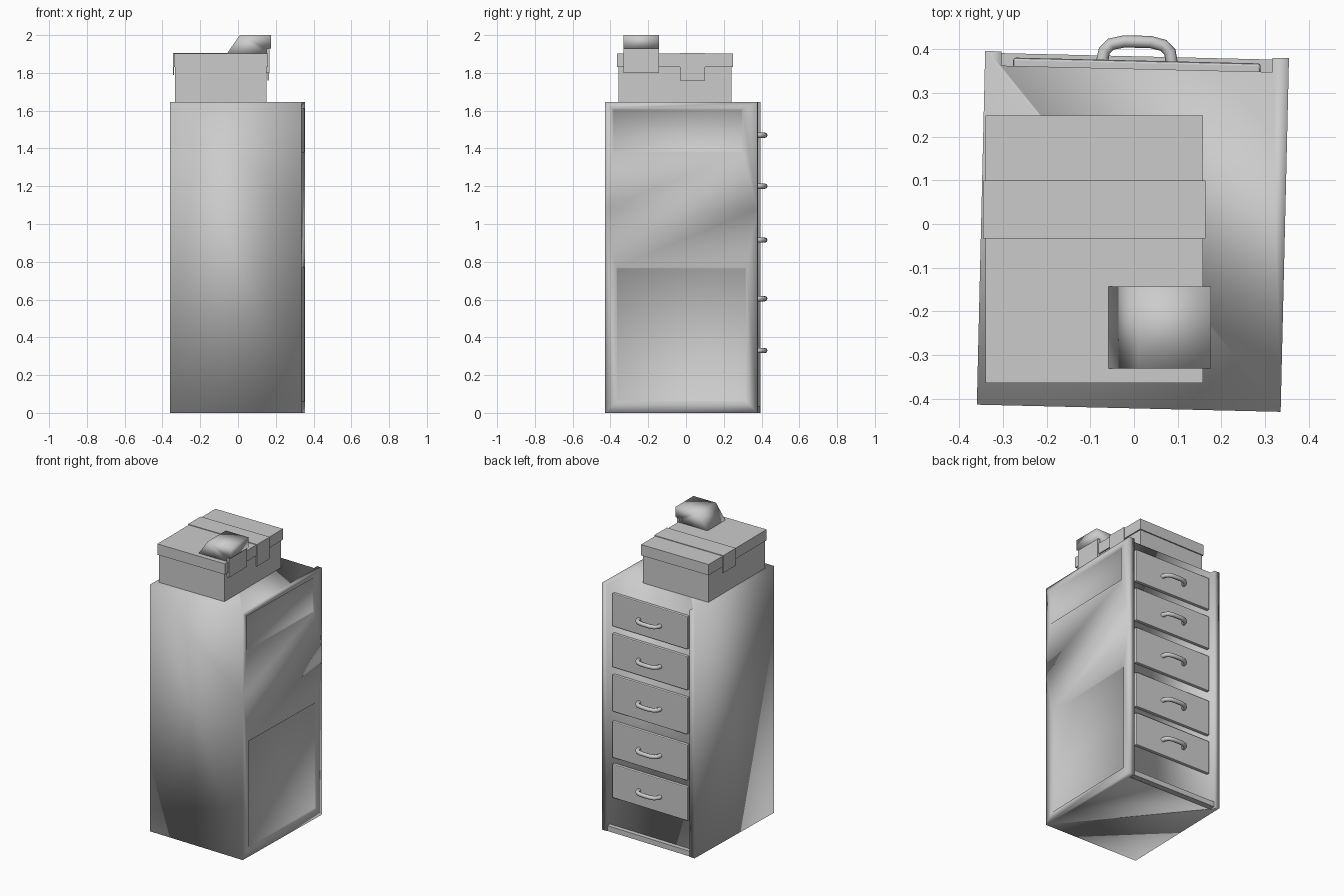
import bpy, bmesh, math
from mathutils import Matrix

cube = bpy.data.objects.get("Cube")
if cube:
    bpy.data.objects.remove(cube, do_unlink=True)

grey = bpy.data.materials.new("plain_grey")
grey.use_nodes = True
grey.diffuse_color = (0.6, 0.6, 0.6, 1)
grey.node_tree.nodes["Principled BSDF"].inputs["Base Color"].default_value = (0.6, 0.6, 0.6, 1)

# The cabinet stands slightly turned under the square box on top
TURN = Matrix.Translation((-0.0025, -0.017, 0)) @ Matrix.Rotation(math.radians(-1.35), 4, 'Z')


def finish(name, bm, smooth=False, turned=False):
    bmesh.ops.recalc_face_normals(bm, faces=bm.faces)
    mesh = bpy.data.meshes.new(name)
    bm.to_mesh(mesh)
    bm.free()
    obj = bpy.data.objects.new(name, mesh)
    bpy.context.collection.objects.link(obj)
    mesh.materials.append(grey)
    for p in mesh.polygons:
        p.use_smooth = smooth
    if turned:
        obj.matrix_world = TURN
    return obj


def prism(points, axis, lo, hi):
    """Closed outline extruded along y or z."""
    bm = bmesh.new()
    place = (lambda a, b: (a, lo, b)) if axis == 'y' else (lambda a, b: (a, b, lo))
    face = bm.faces.new([bm.verts.new(place(a, b)) for a, b in points])
    new = bmesh.ops.extrude_face_region(bm, geom=[face])["geom"]
    shift = (0, hi - lo, 0) if axis == 'y' else (0, 0, hi - lo)
    bmesh.ops.translate(bm, vec=shift, verts=[g for g in new if isinstance(g, bmesh.types.BMVert)])
    bmesh.ops.recalc_face_normals(bm, faces=bm.faces)
    return bm


def box(name, x, y, z, bevel=0, smooth=False, turned=False):
    bm = prism([(x[0], y[0]), (x[1], y[0]), (x[1], y[1]), (x[0], y[1])], 'z', *z)
    if bevel:
        bmesh.ops.bevel(bm, geom=bm.edges[:], offset=bevel, segments=2, profile=0.5, affect='EDGES')
    return finish(name, bm, smooth, turned)


# Cabinet body: plan outline with two posts either side of the drawer recess
W, D, H = 0.3475, 0.4045, 1.645
OPEN, BACK = 0.31, 0.372
bm = prism([(-W, -D), (W, -D), (W, D), (OPEN, D), (OPEN, BACK),
            (-OPEN, BACK), (-OPEN, D), (-W, D)], 'z', 0, H)

# Two shallow pressed panels in the side wall
side = max(bm.faces, key=lambda f: f.calc_center_median().x)
bmesh.ops.bisect_plane(bm, geom=[side] + side.edges[:] + side.verts[:],
                       plane_co=(0, 0, 1.08), plane_no=(0, 0, 1))
halves = [f for f in bm.faces if f.calc_center_median().x > W - 0.001]
bmesh.ops.inset_individual(bm, faces=halves, thickness=0.03)
for f in halves:
    c = f.calc_center_median()
    if c.z > 1.08:
        ys, zs = (-0.365, 0.325), (1.38, 1.61)
    else:
        ys, zs = (-0.345, 0.345), (0.06, 0.77)
    for v in f.verts:
        v.co.y, v.co.z = ys[v.co.y > c.y], zs[v.co.z > c.z]
bmesh.ops.inset_individual(bm, faces=halves, thickness=0.008, depth=-0.008)
finish("cabinet_body", bm, smooth=True, turned=True)

# Rail along the foot of the drawer recess
box("bottom_rail", (-OPEN, OPEN), (BACK - 0.01, D - 0.004), (0, 0.035), turned=True)

# Drawers with bowed handles: handle height and drawer height
DRAWERS = [(1.47, 0.22), (1.2, 0.225), (0.915, 0.245), (0.605, 0.24), (0.33, 0.225)]
HALF_GRIP = [(0.08, 0.385), (0.075, 0.412), (0.06, 0.427), (0.03, 0.434)]
for i, (z, h) in enumerate(DRAWERS, 1):
    box(f"drawer_{i}", (-0.283, 0.283), (BACK - 0.01, 0.391), (z - h / 2 + 0.008, z + h / 2 + 0.008),
        bevel=0.006, turned=True)
    path = [(-x, y) for x, y in HALF_GRIP] + HALF_GRIP[::-1]
    curve = bpy.data.curves.new(f"handle_{i}", 'CURVE')
    curve.dimensions = '3D'
    curve.bevel_depth = 0.014
    curve.bevel_resolution = 2
    curve.use_fill_caps = True
    spline = curve.splines.new('POLY')
    spline.points.add(len(path) - 1)
    for p, (x, y) in zip(spline.points, path):
        p.co = (x, y, z, 1)
    curve.materials.append(grey)
    handle = bpy.data.objects.new(f"handle_{i}", curve)
    bpy.context.collection.objects.link(handle)
    handle.matrix_world = TURN
    bpy.ops.object.select_all(action='DESELECT')
    handle.select_set(True)
    bpy.context.view_layer.objects.active = handle
    bpy.ops.object.convert(target='MESH')
    bpy.ops.object.shade_smooth_by_angle(angle=math.radians(50))

# Storage box with its lid
box("box_base", (-0.333, 0.15), (-0.357, 0.24), (H, 1.84))
box("box_lid", (-0.34, 0.158), (-0.364, 0.248), (1.83, 1.902))

# Strap folded over the lid and down both sides
strap = [(-0.345, 1.79), (-0.345, 1.906), (0.164, 1.906), (0.164, 1.76),
         (0.157, 1.76), (0.157, 1.9), (-0.339, 1.9), (-0.339, 1.79)]
finish("strap", prism(strap, 'y', -0.033, 0.1))

# Wedge-shaped block with a flap hanging over the lid edge
block = [(-0.06, 1.9), (0.01, 2.0), (0.176, 2.0), (0.176, 1.93), (0.15, 1.93), (0.15, 1.9)]
finish("top_block", prism(block, 'y', -0.33, -0.143), smooth=True)
box("block_flap", (0.15, 0.166), (-0.33, -0.143), (1.8, 1.935))
